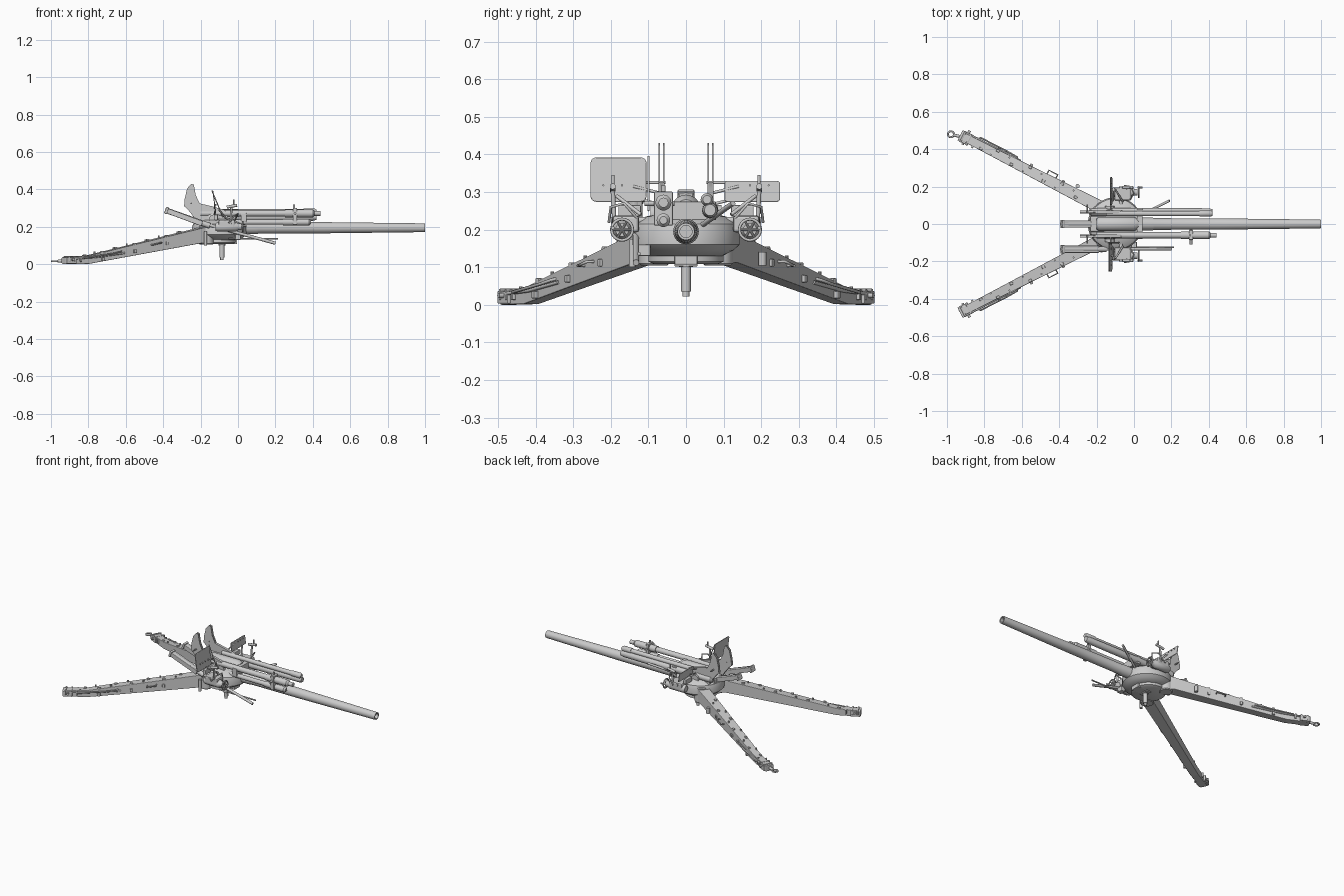
import bpy, bmesh, math
from mathutils import Vector

if "Cube" in bpy.data.objects:
    bpy.data.objects.remove(bpy.data.objects["Cube"])


def finish(name, bm, smooth=True, bevel=0):
    bmesh.ops.recalc_face_normals(bm, faces=bm.faces)
    me = bpy.data.meshes.new(name)
    bm.to_mesh(me)
    bm.free()
    ob = bpy.data.objects.new(name, me)
    bpy.context.collection.objects.link(ob)
    bpy.ops.object.select_all(action='DESELECT')
    ob.select_set(True)
    bpy.context.view_layer.objects.active = ob
    if smooth:
        bpy.ops.object.shade_smooth_by_angle(angle=math.radians(35))
    if bevel:
        m = ob.modifiers.new("bevel", 'BEVEL')
        m.width, m.segments = bevel, 2
    return ob


def lathe(name, origin, direction, profile, n=28, sy=1.0):
    """profile: (distance along axis, radius)"""
    q = Vector((0, 0, 1)).rotation_difference(Vector(direction).normalized())
    bm = bmesh.new()
    rings = []
    for d, r in profile:
        rings.append([bm.verts.new(Vector(origin) + q @ Vector((
            r * math.cos(2 * math.pi * i / n), sy * r * math.sin(2 * math.pi * i / n), d))) for i in range(n)])
    for a, b in zip(rings, rings[1:]):
        for i in range(n):
            bm.faces.new((a[i], a[(i + 1) % n], b[(i + 1) % n], b[i]))
    bm.faces.new(rings[0])
    bm.faces.new(rings[-1])
    return finish(name, bm)


def rod(name, a, b, r, n=14):
    v = Vector(b) - Vector(a)
    return lathe(name, a, v, [(0, r), (v.length, r)], n)


def box(name, c, size, direction=(1, 0, 0), bevel=0.003):
    q = Vector(direction).normalized().to_track_quat('X', 'Z')
    bm = bmesh.new()
    bmesh.ops.create_cube(bm, size=1)
    for v in bm.verts:
        v.co = Vector(c) + q @ Vector([v.co[i] * size[i] for i in range(3)])
    return finish(name, bm, False, bevel)


def plate(name, pts, axis, at, thick, lean=0.0, bevel=0.002):
    """flat outline: axis 'y' takes (x,z) points, axis 'x' takes (y,z) points"""
    bm = bmesh.new()
    sides = []
    for d in (-thick / 2, thick / 2):
        sides.append([bm.verts.new((p[0], at + d, p[1]) if axis == 'y'
                                   else (at + d + lean * p[1], p[0], p[1])) for p in pts])
    n = len(pts)
    bm.faces.new(sides[0])
    bm.faces.new(sides[1])
    for i in range(n):
        bm.faces.new((sides[0][i], sides[0][(i + 1) % n], sides[1][(i + 1) % n], sides[1][i]))
    return finish(name, bm, True, bevel)


def rounded(y0, y1, z0, z1, r):
    out = []
    for cx, cz, a0 in ((y1 - r, z1 - r, 0), (y0 + r, z1 - r, 90), (y0 + r, z0 + r, 180), (y1 - r, z0 + r, 270)):
        for k in range(5):
            a = math.radians(a0 + k * 22.5)
            out.append((cx + r * math.cos(a), cz + r * math.sin(a)))
    return out


def pipe(name, pts, r, cyclic=False):
    cu = bpy.data.curves.new(name, 'CURVE')
    cu.dimensions, cu.bevel_depth, cu.bevel_resolution, cu.use_fill_caps = '3D', r, 2, True
    sp = cu.splines.new('POLY')
    sp.points.add(len(pts) - 1)
    for p, co in zip(sp.points, pts):
        p.co = (*co, 1)
    sp.use_cyclic_u = cyclic
    ob = bpy.data.objects.new(name, cu)
    bpy.context.collection.objects.link(ob)


def ring(name, c, R, r, axis):
    q = Vector((0, 0, 1)).rotation_difference(Vector(axis))
    pipe(name, [Vector(c) + q @ Vector((R * math.cos(k * math.pi / 12), R * math.sin(k * math.pi / 12), 0))
                for k in range(24)], r, True)


# Barrel with hollow muzzle, breech
lathe("barrel", (-0.2, 0, 0.195), (1, 0, 0), [(0, .034), (.3, .034), (.31, .031), (.65, .03), (1.19, .0235),
      (1.2, .0225), (1.2, .016), (1.05, .016)], 40)
box("breech_block", (-0.19, 0, 0.205), (0.09, 0.085, 0.085), bevel=.008)
lathe("cradle_housing", (-0.2, 0, 0.255), (1, 0, 0), [(0, .03), (.015, .038), (.2, .038), (.225, .025)])

# Recoil cylinders above the barrel
lathe("recoil_cylinder", (-0.24, .064, .252), (1, 0, 0), [(0, .012), (.01, .02), (.3, .022), (.64, .02), (.66, .015)])
lathe("upper_recoil_cylinder", (-0.15, .056, .28), (1, 0, 0), [(0, .014), (.5, .014), (.5, .017), (.56, .017), (.57, .011)])
lathe("left_recoil_cylinder", (-0.2, -.06, .272), (1, 0, 0), [(0, .017), (.45, .017), (.45, .021), (.6, .021), (.61, .013), (.64, .013)])
lathe("lower_left_cylinder", (-0.1, -.06, .225), (1, 0, 0), [(0, .014), (.34, .014), (.34, .018), (.48, .018), (.49, .01)])
box("cylinder_clamp", (.305, -.06, .256), (.022, .05, .09))
rod("clamp_bolt", (.305, -.11, .27), (.305, -.03, .27), .007)
rod("clamp_stud", (.3, -.06, .28), (.3, -.06, .318), .006)
box("cylinder_yoke", (.03, 0, .25), (.03, .16, .05))

# Round saddle and lower carriage
lathe("saddle", (-0.1, 0, 0), (0, 0, 1), [(.13, .10), (.145, .13), (.16, .147), (.195, .147), (.215, .14),
      (.235, .11), (.245, .06)], 48, 0.97)
lathe("turntable_base", (-0.11, 0, 0), (0, 0, 1), [(.108, .085), (.115, .1), (.14, .1)], 40)
box("carriage_block", (-.05, 0, .122), (.09, .06, .03))

# Firing jack
lathe("jack_leg", (-.086, 0, 0), (0, 0, 1), [(.022, .009), (.035, .009), (.036, .013), (.1, .013), (.1, .018), (.15, .018)], 20)
box("jack_bracket", (-.086, 0, .112), (.035, .062, .02))

# Cheek plates rising behind the saddle
cheek = [(-.25, .43), (-.236, .425), (-.226, .37), (-.205, .325), (-.14, .31), (-.07, .29), (-.05, .24), (-.08, .19),
         (-.2, .19), (-.235, .25), (-.27, .295), (-.288, .31), (-.285, .35), (-.272, .405)]
for s in (1, -1):
    plate("cheek_plate", cheek[3:12], 'y', s * .065, .012)
    for d in (-.006, .006):
        plate("cheek_fin", cheek, 'y', s * .065 + d, .004, bevel=0)
    rod("cheek_pin", (-.25, s * .055, .325), (-.25, s * .105, .325), .004)
    lathe("trunnion", (-.13, s * .05, .24), (0, s, 0), [(0, .035), (.025, .035), (.03, .025), (.045, .025)])

# Loading tray and side ramming rod, tilted up at the rear
tilt = Vector((-.19, 0, .07))
for y, name in ((0, "loading_tray"), (-.135, "side_tray")):
    box(name, (-.29, y, .253), (.21, .038, .028), tilt)
    box(name + "_end", (-.382, y, .287), (.014, .044, .038), tilt)
    rod(name + "_tube", (-.39, y, .29), (-.15, y, .205), .015)
rod("side_rod", (-.2, -.133, .222), (.2, -.133, .112), .0085)
rod("lower_rod", (-.05, -.125, .136), (.215, -.125, .136), .0045)
box("lower_rod_bracket", (0, -.115, .145), (.03, .04, .03))
rod("cranked_lever", (.02, .04, .21), (.19, .125, .27), .007)

# Shields, leaning slightly
plate("large_shield", rounded(-.254, -.105, .274, .392, .015), 'x', -.08, .005, -.14)
plate("small_shield", rounded(.102, .25, .274, .33, .008), 'x', -.08, .005, -.14)
for s in (1, -1):
    for z in (.285, .315):
        rod("shield_arm", (-.125, s * .06, z - .02), (-.123, s * .14, z), .004)
    box("shield_bracket", (-.118, s * .15, .25), (.02, .06, .03))
    for y in (.17, .195, .22):
        rod("shield_bolt", (-.128, s * y, .318), (-.115, s * y, .318), .003, 8)

# Side gear boxes, handwheels and sights
for s in (1, -1):
    box("gear_arm", (-.06, s * .16, .215), (.09, .07, .045), bevel=.008)
    lathe("gear_drum", (-.12, s * .17, .2), (1, 0, 0), [(0, .018), (.01, .025), (.11, .025), (.12, .018), (.14, .018)])
    ring("handwheel", (.025, s * .17, .2), .028, .004, (1, 0, 0))
    for a in range(3):
        v = Vector((0, math.cos(a * math.pi / 3), math.sin(a * math.pi / 3))) * .028
        c = Vector((.025, s * .17, .2))
        rod("handwheel_spoke", c - v, c + v, .003, 8)
    rod("wheel_grip", (.02, s * .195, .205), (.045, s * .195, .205), .005)
    rod("gear_shaft", (-.07, s * .1, .225), (-.07, s * .2, .225), .009)
    rod("sight_post", (-.04, s * .19, .21), (-.035, s * .195, .31), .006)
    rod("sight_head", (-.022, s * .194, .305), (-.022, s * .194, .345), .004)
    rod("sight_eyepiece", (-.06, s * .195, .305), (-.005, s * .195, .315), .008)
    rod("aiming_lever", (-.06, s * .12, .24), (-.1, s * .185, .29), .005)
    pipe("control_arm", [(-.02, s * .13, .23), (0, s * .165, .27), (-.02, s * .2, .26), (-.05, s * .205, .22)], .004)
rod("long_sight_lever", (-.08, -.1, .25), (-.14, -.1, .395), .003)

# Split trails: tapered box beams with pads, rails and clips
for s in (1, -1):
    A, B = Vector((-.15, s * .075, 0)), Vector((-.93, s * .475, 0))
    L = (B - A).length
    D = (B - A).normalized()
    N = Vector((D.y, -D.x, 0)) * (1 if D.y * s > 0 else -1)
    N = N if N.y * s > 0 else -N

    def at(t, off, z):
        p = A + D * (t * L) + N * off
        return (p.x, p.y, z)

    def top(t):
        return .206 - .192 * t if t < .85 else .043

    bm = bmesh.new()
    secs = []
    for t, w, z0, z1 in ((0, .034, .108, .206), (.08, .034, .112, .192), (.84, .023, .002, .046), (1, .022, 0, .038)):
        secs.append([bm.verts.new(at(t, o, z)) for o, z in ((-w, z0), (w, z0), (w, z1), (-w, z1))])
    for a, b in zip(secs, secs[1:]):
        for i in range(4):
            bm.faces.new((a[i], a[(i + 1) % 4], b[(i + 1) % 4], b[i]))
    bm.faces.new(secs[0])
    bm.faces.new(secs[-1])
    finish("trail_beam", bm, False, .003)

    lathe("trail_hinge", (-.17, s * .085, 0), (0, 0, 1), [(.105, .035), (.11, .04), (.2, .04), (.205, .034)])
    box("trail_foot", at(.965, 0, .02), (.06, .062, .034), D)
    for t in (.9, .94, .98):
        box("foot_rib", at(t, 0, .028), (.01, .066, .03), D)
    rod("foot_pin", at(.96, -.04, .025), at(.96, .045, .025), .007)
    # outer hand rail
    pipe("trail_rail", [at(.62, .02, .07), at(.63, .036, .066), at(.7, .038, .055), at(.88, .038, .034),
                        at(.9, .02, .032)], .0045)
    pipe("trail_inner_bar", [at(.6, .027, .06), at(.8, .026, .038), at(.95, .027, .03)], .005)
    # clips and fittings
    for k, t in enumerate((.2, .31, .42, .53, .64, .75, .85)):
        o = .018 if k % 2 else -.014
        box("trail_clip", at(t, o, top(t) + .001), (.018, .014, .016), D)
        rod("trail_stud", at(t + .03, -o, top(t) - .012), at(t + .03, -o, top(t) + .006), .005, 10)
        if k % 2:
            box("side_clip", at(t, .03, top(t) - .035), (.016, .016, .02), D)
    pipe("trail_handle", [at(.36, .03, .115), at(.36, .05, .115), at(.42, .05, .104), at(.42, .03, .104)], .004)
    if s < 0:
        rod("trail_canister", at(.06, .05, .1), at(.06, .05, .175), .009)
    else:
        rod("trail_canister", at(.22, .045, .105), at(.22, .045, .14), .011)

# Towing eye on one trail
ring("towing_eye", (-.979, .48, .016), .016, .005, (0, 0, 1))
rod("towing_shank", (-.964, .476, .016), (-.91, .462, .02), .008)
